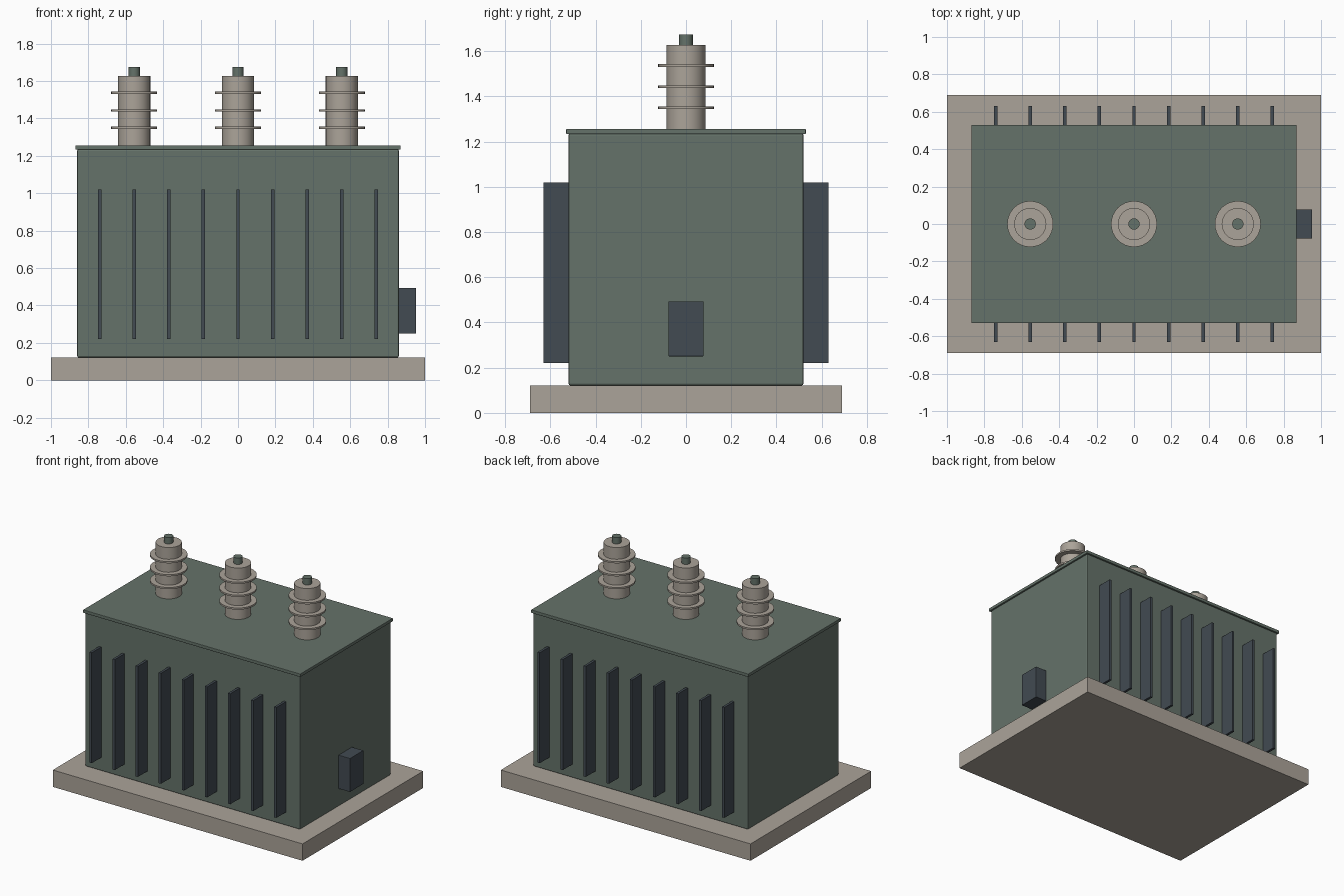
import bpy

default = bpy.data.objects.get("Cube")
if default:
    bpy.data.objects.remove(default, do_unlink=True)


def make_material(name, rgb):
    mat = bpy.data.materials.new(name)
    mat.use_nodes = True
    color = (*rgb, 1.0)
    mat.diffuse_color = color
    mat.node_tree.nodes["Principled BSDF"].inputs["Base Color"].default_value = color
    return mat


STONE = make_material("warm grey", (0.41, 0.37, 0.32))
GREEN = make_material("grey green", (0.13, 0.17, 0.143))
SLATE = make_material("dark slate", (0.054, 0.069, 0.084))


def box(name, low, high, mat, bevel=0):
    """Axis-aligned box between two corners."""
    center = [(a + b) / 2 for a, b in zip(low, high)]
    bpy.ops.mesh.primitive_cube_add(size=1, location=center)
    obj = bpy.context.object
    obj.name = name
    obj.scale = [b - a for a, b in zip(low, high)]
    bpy.ops.object.transform_apply(location=False, rotation=False, scale=True)
    obj.data.materials.append(mat)
    if bevel:
        mod = obj.modifiers.new("edge_bevel", "BEVEL")
        mod.width = bevel
        mod.segments = 2
    return obj


def cylinder(name, x, radius, bottom, top, mat):
    """Upright cylinder on the centre line."""
    bpy.ops.mesh.primitive_cylinder_add(
        vertices=32, radius=radius, depth=top - bottom,
        location=(x, 0, (bottom + top) / 2))
    obj = bpy.context.object
    obj.name = name
    obj.data.materials.append(mat)
    bpy.ops.object.shade_smooth_by_angle()
    return obj


# Plinth, tank and lid
box("plinth", (-1, -0.69, 0), (1, 0.69, 0.122), STONE)
box("tank", (-0.86, -0.52, 0.122), (0.86, 0.52, 1.235), GREEN, bevel=0.008)
box("lid", (-0.87, -0.53, 1.233), (0.87, 0.53, 1.256), GREEN, bevel=0.003)

# Cooling fins along front and back
for i in range(9):
    x = (i - 4) * 0.185
    box(f"front_fin_{i + 1}", (x - 0.009, -0.63, 0.22), (x + 0.009, -0.515, 1.02), SLATE)
    box(f"back_fin_{i + 1}", (x - 0.009, 0.515, 0.22), (x + 0.009, 0.63, 1.02), SLATE)

# Control box on the left side
box("control_box", (0.855, -0.077, 0.25), (0.951, 0.077, 0.493), SLATE, bevel=0.002)

# Insulator bushings with three sheds and a terminal
for side, x in (("right", -0.555), ("middle", 0), ("left", 0.555)):
    cylinder(f"{side}_bushing", x, 0.086, 1.25, 1.628, STONE)
    for n, z in enumerate((1.35, 1.443, 1.537)):
        cylinder(f"{side}_shed_{n + 1}", x, 0.123, z - 0.006, z + 0.006, STONE)
    cylinder(f"{side}_terminal", x, 0.03, 1.62, 1.674, GREEN)
